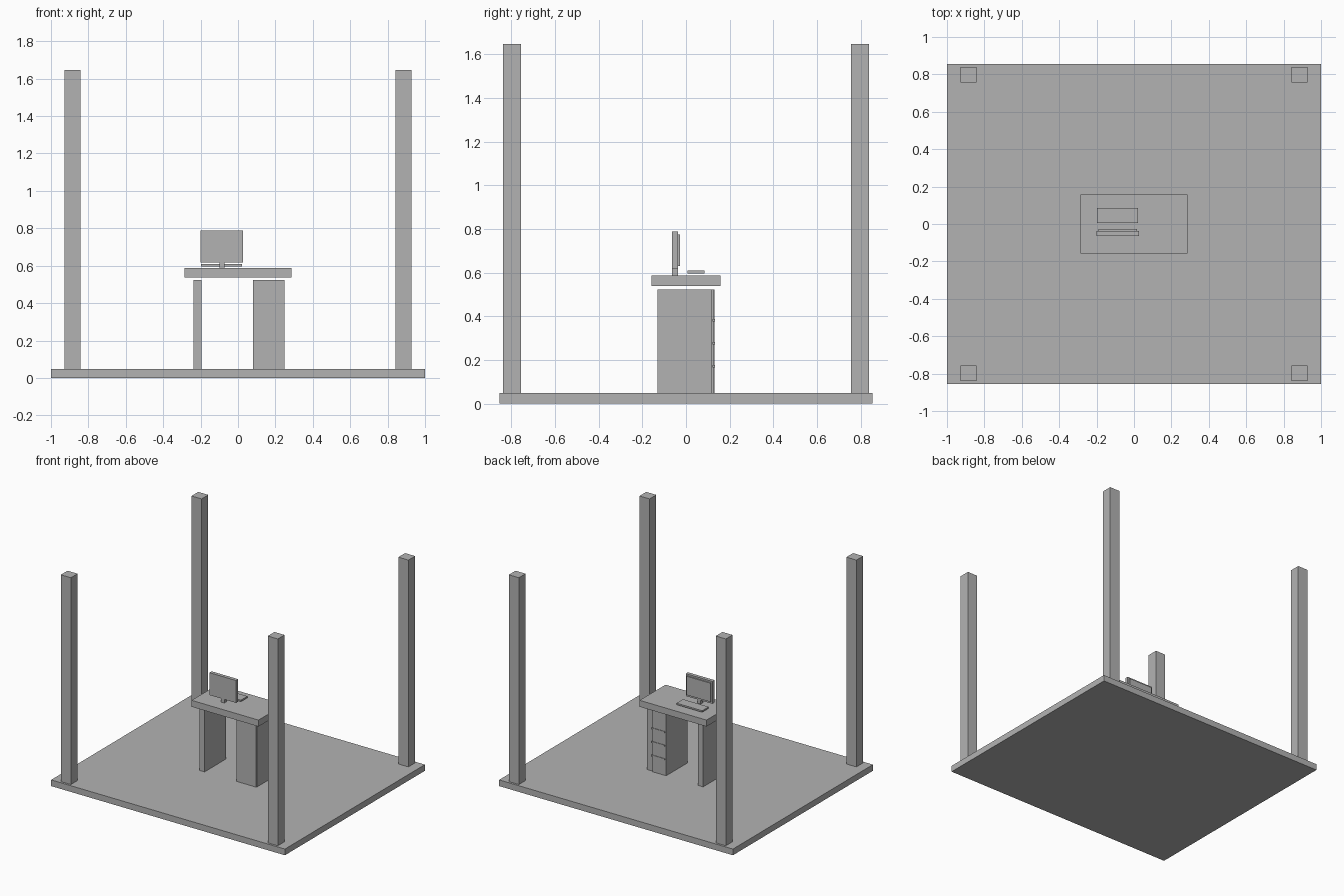
import bpy
import bmesh
from mathutils import Vector

if "Cube" in bpy.data.objects:
    bpy.data.objects.remove(bpy.data.objects["Cube"])

grey = bpy.data.materials.new("plain_grey")
grey.diffuse_color = (0.45, 0.45, 0.45, 1)
grey.use_nodes = True
grey.node_tree.nodes["Principled BSDF"].inputs["Base Color"].default_value = grey.diffuse_color


def box(name, x, y, z):
    """Axis-aligned box from (min, max) ranges."""
    low, high = Vector((x[0], y[0], z[0])), Vector((x[1], y[1], z[1]))
    bm = bmesh.new()
    bmesh.ops.create_cube(bm, size=1)
    bmesh.ops.scale(bm, vec=high - low, verts=bm.verts)
    bmesh.ops.translate(bm, vec=(low + high) / 2, verts=bm.verts)
    mesh = bpy.data.meshes.new(name)
    bm.to_mesh(mesh)
    bm.free()
    mesh.materials.append(grey)
    obj = bpy.data.objects.new(name, mesh)
    bpy.context.collection.objects.link(obj)
    return obj


FLOOR = 0.048

# Floor slab and corner posts
box("floor", (-1, 1), (-0.855, 0.855), (0, FLOOR))
for sx, side in ((-1, "left"), (1, "right")):
    for sy, end in ((-1, "front"), (1, "back")):
        cx, cy = sx * 0.885, sy * 0.798
        box(f"{end}_{side}_post", (cx - 0.043, cx + 0.043),
            (cy - 0.041, cy + 0.041), (FLOOR, 1.647))

# Desk: top, left panel, right panel and drawer unit
LEG = (FLOOR, 0.524)
box("desk_top", (-0.286, 0.286), (-0.158, 0.158), (0.538, 0.588))
box("left_panel", (-0.238, -0.195), (-0.13, 0.13), LEG)
box("right_panel", (0.198, 0.249), (-0.123, 0.119), LEG)
box("drawer_case", (0.08, 0.244), (-0.13, 0.0), LEG)
box("drawer_fronts", (0.08, 0.198), (0.0, 0.128), LEG)

# Drawer handles on the back face
for i, z in enumerate((0.172, 0.277, 0.382)):
    box(f"drawer_handle_{i + 1}", (0.092, 0.205), (0.122, 0.132),
        (z - 0.006, z + 0.006))

# Monitor with raised screen and stand
box("monitor_body", (-0.2, 0.028), (-0.064, -0.037), (0.616, 0.789))
box("monitor_screen", (-0.19, 0.016), (-0.037, -0.028), (0.631, 0.776))
box("monitor_stand", (-0.1, -0.072), (-0.064, -0.037), (0.588, 0.616))

# Keyboard
box("keyboard", (-0.198, 0.021), (0.006, 0.085), (0.597, 0.609))
